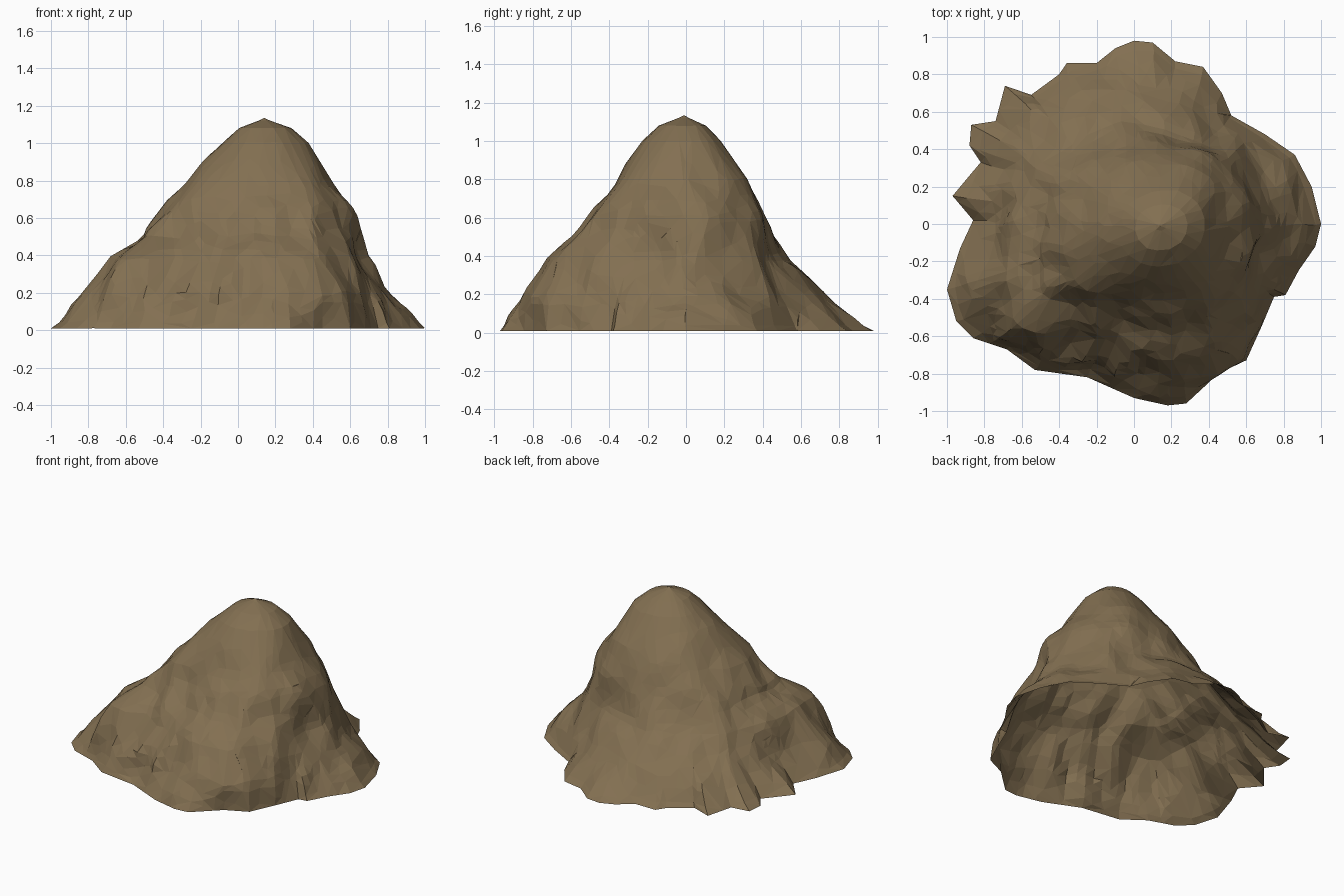
import bpy, bmesh, math
from mathutils import Vector, noise

if "Cube" in bpy.data.objects:
    bpy.data.objects.remove(bpy.data.objects["Cube"])

CX, CY, TOP = 0.14, -.01, 1.13   # summit position and height

# Ground outline seen from the top, anticlockwise
OUTLINE = [(1, 0), (.95, .2), (.86, .37), (.7, .48), (.52, .58), (.47, .7), (.37, .84),
           (.22, .87), (.1, .97), (0, .98), (-.1, .94), (-.2, .86), (-.36, .86), (-.4, .8),
           (-.55, .69), (-.69, .74), (-.74, .55), (-.87, .53), (-.88, .42), (-.82, .33),
           (-.97, .15), (-.86, .02), (-.93, -.13), (-1, -.35), (-.95, -.52), (-.86, -.61),
           (-.68, -.67), (-.53, -.78), (-.25, -.82), (0, -.93), (.18, -.97), (.28, -.96),
           (.45, -.8), (.6, -.73), (.68, -.55), (.75, -.39), (.81, -.38), (.88, -.25), (.97, -.12)]

# Contour radii around the summit axis, every 30 degrees from +x
CONTOURS = {
    0.2: [.69, .64, .60, .71, .80, .86, .88, 1.03, .80, .85, .80, .65],
    0.4: [.53, .54, .50, .51, .60, .68, .76, .89, .67, .71, .69, .58],
    0.5: [.51, .51, .47, .46, .53, .60, .62, .71, .59, .56, .60, .56],
    0.6: [.48, .47, .45, .42, .47, .53, .56, .61, .52, .47, .51, .52],
    0.7: [.42, .42, .41, .37, .41, .46, .51, .53, .46, .40, .44, .45],
    0.8: [.35, .36, .36, .32, .34, .38, .42, .43, .38, .34, .37, .37],
    1.0: [.24, .24, .21, .19, .19, .21, .22, .23, .23, .22, .23, .24],
}


def ring_radius(row, ang):
    """Smooth periodic interpolation of one contour."""
    t = (ang / (2 * math.pi) * 12) % 12
    i, f = int(t), t - int(t)
    a, b, c, d = (row[(i + k) % 12] for k in (-1, 0, 1, 2))
    return b + .5 * f * (c - a + f * (2*a - 5*b + 4*c - d + f * (3 * (b - c) + d - a)))


def radius(base, ang, z):
    stops = [(0.0, base)] + [(h, ring_radius(r, ang)) for h, r in CONTOURS.items()]
    stops += [(1.09, stops[-1][1] * .55), (TOP, 0.0)]
    for (z0, r0), (z1, r1) in zip(stops, stops[1:]):
        if z <= z1:
            return r0 + (r1 - r0) * (z - z0) / (z1 - z0)
    return 0.0


def rock(ang, r, z):
    """Gullies and broken ledges, fading at ground and summit, strongest in front."""
    fade = min(1, z / .15) * min(1, max(0, (TOP - z) / .6))
    c, s = math.cos(ang), math.sin(ang)
    x, y = c * r, s * r
    gully = .4 - 2 * abs(noise.noise(Vector((x * 3.5, y * 3.5, z * 1.2 + 4))))
    lump = noise.noise(Vector((x * 6, y * 6, z * 3.5 + 9)))
    amp = fade * (.035 - .015 * s)
    r2 = r + amp * (gully + lump)
    z2 = z + fade * .025 * noise.noise(Vector((x * 6 + 20, y * 6, z * 6)))
    return CX + r2 * c, CY + r2 * s, max(z2, .01)


# Mountain shell, open underneath
SUB, RINGS = 4, 30
bm = bmesh.new()
columns = []
for i, p in enumerate(OUTLINE):
    q = OUTLINE[(i + 1) % len(OUTLINE)]
    for k in range(SUB):
        x, y = Vector(p).lerp(Vector(q), k / SUB)
        ang, base = math.atan2(y - CY, x - CX), math.hypot(x - CX, y - CY)
        col = []
        for j in range(RINGS):
            z = (TOP - .01) * j / (RINGS - 1)
            col.append(bm.verts.new(rock(ang, radius(base, ang, z), z)))
        columns.append(col)
peak = bm.verts.new((CX, CY, TOP + .005))
for a, b in zip(columns, columns[1:] + columns[:1]):
    for j in range(RINGS - 1):
        bm.faces.new((a[j], b[j], b[j + 1], a[j + 1]))
    bm.faces.new((a[-1], b[-1], peak))
bmesh.ops.triangulate(bm, faces=bm.faces[:])
mesh = bpy.data.meshes.new("mountain")
bm.to_mesh(mesh)
bm.free()
mountain = bpy.data.objects.new("mountain", mesh)
bpy.context.collection.objects.link(mountain)

# Irregular low-poly facets
dec = mountain.modifiers.new("facets", 'DECIMATE')
dec.ratio = .18

# Brown stone
stone = bpy.data.materials.new("brown_stone")
stone.diffuse_color = (.225, .16, .083, 1)
stone.use_nodes = True
stone.node_tree.nodes["Principled BSDF"].inputs["Base Color"].default_value = stone.diffuse_color
mesh.materials.append(stone)
